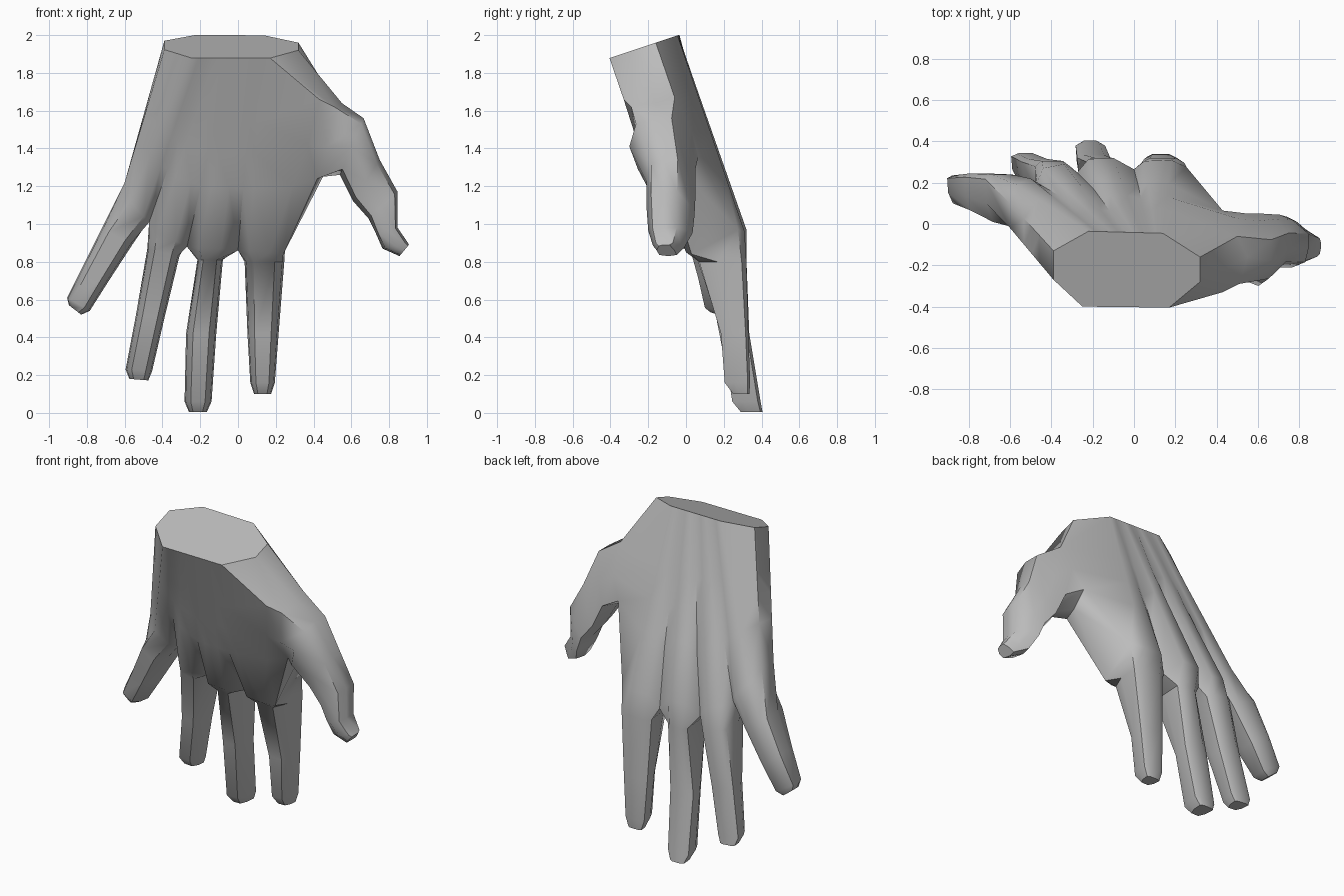
import bpy, bmesh
from mathutils import Vector

if "Cube" in bpy.data.objects:
    bpy.data.objects.remove(bpy.data.objects["Cube"])

skin = bpy.data.materials.new("plain grey")
skin.diffuse_color = (0.5, 0.5, 0.5, 1)
skin.use_nodes = True
skin.node_tree.nodes["Principled BSDF"].inputs["Base Color"].default_value = skin.diffuse_color

bm = bmesh.new()


def vert(p):
    return bm.verts.new(p)


def bridge(a, b):
    """Quads between two closed loops of equal length."""
    n = len(a)
    for i in range(n):
        bm.faces.new((a[i], a[(i + 1) % n], b[(i + 1) % n], b[i]))


def section(shape, xl, zl, xr, zr, y0, y1):
    """Cross-section spanning left to right edge (x, z) and y0 to y1."""
    return [vert((xl + (xr - xl) * u, y0 + (y1 - y0) * v, zl + (zr - zl) * u))
            for u, v in shape]


def digit(rim, shape, rings):
    """Extrude a digit out of an open rim through its cross-sections."""
    last = rim
    for r in rings:
        ring = section(shape, *r)
        bridge(last, ring)
        last = ring
    bm.faces.new(last)


# Knuckle row, back and palm side: 13 columns, each third one a finger gap
back_end = [(-.60, .10, 1.22), (-.57, .19, 1.15), (-.50, .22, 1.07),
            (-.47, .20, 1.02), (-.44, .27, 1.00), (-.34, .29, .97),
            (-.275, .25, .89), (-.22, .315, .97), (-.10, .32, .97),
            (0, .265, .87), (.05, .305, .96), (.18, .31, .96), (.255, .275, .97)]
palm_end = [(-.60, -.02, 1.22), (-.57, -.02, 1.12), (-.50, .01, 1.04),
            (-.47, .07, 1.01), (-.43, .02, .95), (-.33, .0, .91),
            (-.27, .07, .88), (-.21, .0, .87), (-.09, -.01, .87),
            (0, .07, .86), (.06, .0, .86), (.17, .0, .85), (.24, .03, .84)]


def wrist_row(c):
    """Spread 13 columns over one half of the wrist octagon."""
    pts = [c[0]] + [tuple(c[1][k] + (c[2][k] - c[1][k]) * i / 10 for k in (0, 1))
                    for i in range(11)] + [c[3]]
    return [(x, y, 2 + (y + .04) / 3) for x, y in pts]


back_start = wrist_row([(-.39, -.13), (-.22, -.035), (.14, -.045), (.32, -.16)])
palm_start = wrist_row([(-.39, -.27), (-.25, -.40), (.17, -.405), (.32, -.28)])

# Thumb-side edge of the three middle rows, keyed by (row, column)
back_edge = {(1, 12): (.50, -.06, 1.67), (2, 12): (.49, .03, 1.49),
             (3, 12): (.43, .065, 1.36)}
palm_edge = {(1, 11): (.43, -.33, 1.66), (2, 11): (.37, -.24, 1.42),
             (3, 11): (.29, -.12, 1.2), (1, 12): (.51, -.29, 1.62),
             (2, 12): (.47, -.25, 1.41), (3, 12): (.42, -.10, 1.24)}


def rows(start, end, edge, flatten):
    """Rows from wrist to knuckles; flatten evens out the finger grooves."""
    out = []
    for r, t in enumerate((0, .33, .5, .68, 1)):
        row = [Vector(a).lerp(Vector(b), t) for a, b in zip(start, end)]
        if 0 < r < 4:
            for c in (3, 6, 9):
                mid = (row[c - 1].y + row[c + 1].y) / 2
                row[c].y += (mid - row[c].y) * flatten
        for c in (11, 12):
            row[c] = Vector(edge.get((r, c), row[c]))
        out.append([vert(p) for p in row])
    return out


# Palm and back of the hand
D = rows(back_start, back_end, back_edge, .5)
P = rows(palm_start, palm_end, palm_edge, 1)
for r in range(4):
    for c in range(12):
        for g in (D, P):
            bm.faces.new((g[r][c], g[r][c + 1], g[r + 1][c + 1], g[r + 1][c]))
    bm.faces.new((D[r][0], D[r + 1][0], P[r + 1][0], P[r][0]))
bm.faces.new(D[0] + P[0][::-1])
m1, m3 = vert((.55, -.16, 1.64)), vert((.45, 0, 1.25))
bm.faces.new((D[0][12], P[0][12], P[1][12], m1, D[1][12]))
bm.faces.new((D[3][12], m3, P[3][12], P[4][12], D[4][12]))

# Fingers: (left x, z, right x, z, front y, back y) per cross-section
box8 = [(0, .9), (.2, 1), (.8, 1), (1, .9), (.95, .38), (.76, 0), (.23, 0), (.04, .38)]
fingers = [
    # little finger
    [(-.72, .98, -.56, .89, .01, .24), (-.82, .78, -.69, .69, .065, .245),
     (-.905, .61, -.785, .54, .10, .235), (-.895, .57, -.83, .52, .13, .22)],
    # ring finger
    [(-.48, .87, -.31, .83, .055, .305), (-.54, .52, -.39, .50, .16, .315),
     (-.595, .23, -.455, .22, .215, .34), (-.575, .18, -.475, .172, .25, .345)],
    # middle finger
    [(-.215, .81, -.08, .81, .06, .32), (-.275, .42, -.115, .42, .19, .335),
     (-.283, .06, -.14, .06, .245, .395), (-.26, .005, -.165, .005, .29, .405)],
    # index finger
    [(.035, .80, .245, .80, .07, .32), (.05, .42, .215, .42, .185, .33),
     (.065, .16, .195, .16, .205, .34), (.085, .10, .175, .10, .25, .335)],
]
for i, rings in enumerate(fingers):
    c = 3 * i
    digit(D[4][c:c + 4] + P[4][c:c + 4][::-1], box8, rings)

# Thumb, from its outer to its inner edge, with a ridge along the outer back
oval8 = [(0, .64), (.5, .9), (.9, 1), (1, .6), (.9, .13), (.5, 0), (.1, .1), (0, .35)]
rim = [D[1][12], D[2][12], D[3][12], m3, P[3][12], P[2][12], P[1][12], m1]
digit(rim, oval8, [
    (.665, 1.56, .54, 1.26, -.30, .05), (.75, 1.34, .61, 1.12, -.21, .05),
    (.845, 1.17, .69, 1.03, -.21, .045), (.845, .98, .73, .95, -.20, .035),
    (.90, .90, .765, .87, -.175, -.01), (.905, .89, .855, .83, -.155, -.05)])

# Finish: consistent normals, smooth shading with sharp edges kept
bmesh.ops.recalc_face_normals(bm, faces=bm.faces)
# keep the wrist cut as one face, split the bent faces elsewhere
bmesh.ops.triangulate(bm, faces=[f for f in bm.faces if 4 < len(f.verts) < 20])
mesh = bpy.data.meshes.new("hand")
bm.to_mesh(mesh)
bm.free()
hand = bpy.data.objects.new("hand", mesh)
bpy.context.collection.objects.link(hand)
mesh.materials.append(skin)
bpy.context.view_layer.objects.active = hand
hand.select_set(True)
bpy.ops.object.shade_smooth_by_angle(angle=0.85)
